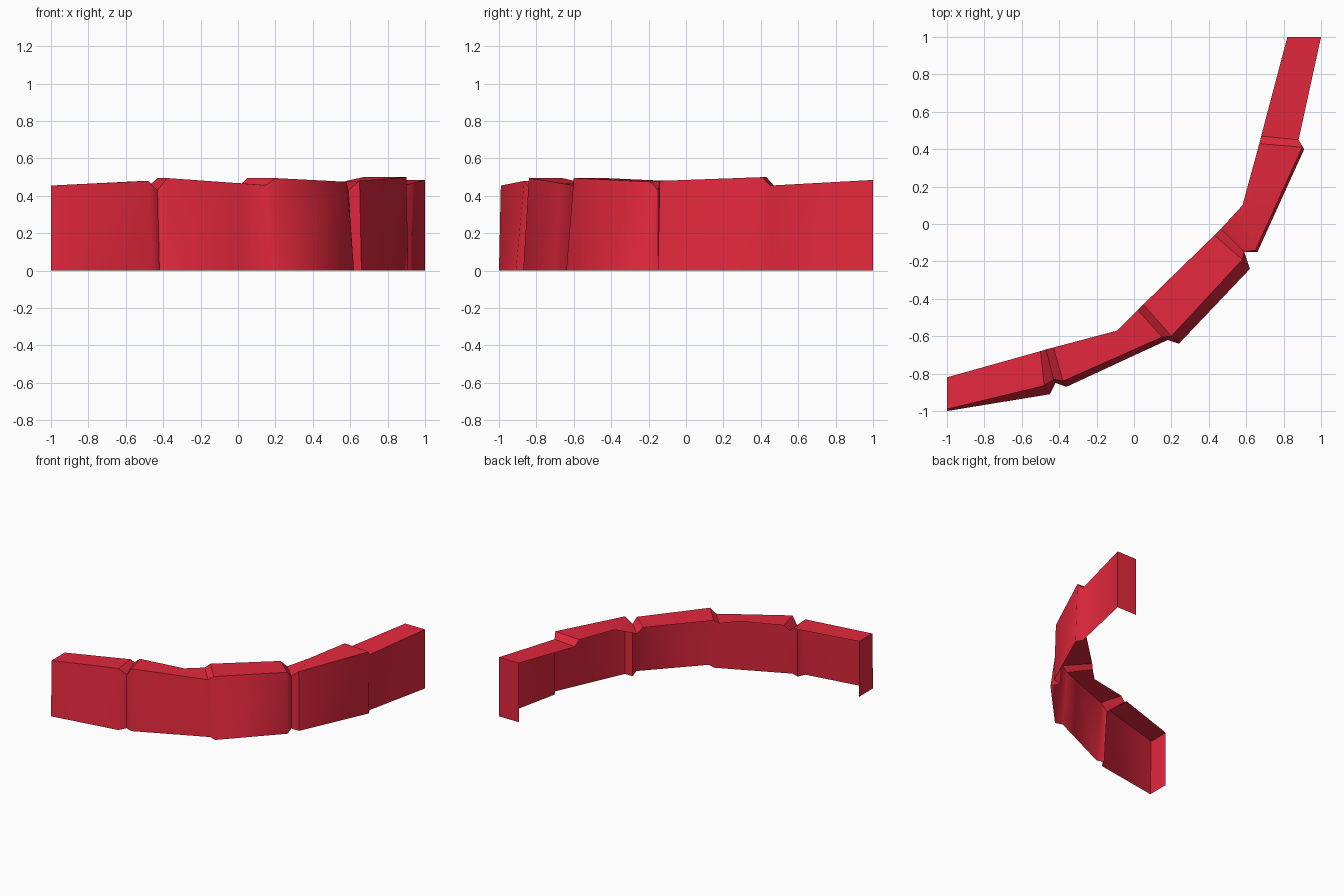
import bpy
import bmesh
import math

# Remove only the default cube
default_cube = bpy.data.objects.get("Cube")
if default_cube:
    bpy.data.objects.remove(default_cube, do_unlink=True)


def make_material(name, colour):
    material = bpy.data.materials.new(name)
    material.use_nodes = True
    material.diffuse_color = colour
    shader = next(n for n in material.node_tree.nodes if n.type == 'BSDF_PRINCIPLED')
    shader.inputs["Base Color"].default_value = colour
    return material


def make_strip(name, lower, upper, smooth_angle, material):
    """Bridge two equally long edge lines into an open strip of quads."""
    bm = bmesh.new()
    low = [bm.verts.new(point) for point in lower]
    high = [bm.verts.new(point) for point in upper]
    for i in range(len(low) - 1):
        bm.faces.new((low[i], low[i + 1], high[i + 1], high[i]))

    mesh = bpy.data.meshes.new(name)
    bm.to_mesh(mesh)
    bm.free()
    mesh.materials.append(material)
    strip = bpy.data.objects.new(name, mesh)
    bpy.context.collection.objects.link(strip)
    bpy.ops.object.select_all(action='DESELECT')
    strip.select_set(True)
    bpy.context.view_layer.objects.active = strip
    bpy.ops.object.shade_smooth_by_angle(angle=math.radians(smooth_angle))


# Cross-sections: front foot, front top edge and its height, back edge and its height
first_panel = [
    ((-1, -1), (-1, -.99), .455, (-1, -.82), .455),
    ((-.45, -.91), (-.48, -.865), .48, (-.5, -.68), .48),
]
first_notch = [((-.42, -.85), (-.43, -.83), .43, (-.47, -.67), .46)]
second_panel = [
    ((-.36, -.87), (-.38, -.84), .495, (-.43, -.66), .495),
    ((0, -.703), (0, -.672), .468, (-.09, -.57), .473),
    ((.18, -.62), (.15, -.605), .457, (.02, -.46), .467),
]
third_panel = [
    ((.24, -.64), (.2, -.6), .495, (.05, -.43), .495),
    ((.62, -.24), (.58, -.19), .475, (.43, -.06), .478),
]
second_notch = [((.59, -.15), (.59, -.15), .43, (.465, -.025), .43)]
fourth_panel = [
    ((.66, -.15), (.65, -.14), .48, (.58, .1), .48),
    ((.91, .4), (.9, .41), .5, (.67, .43), .5),
]
last_panel = [
    ((.88, .45), (.88, .45), .455, (.68, .47), .455),
    ((1, 1), (1, 1), .485, (.82, 1), .485),
]
stations = (first_panel + first_notch + second_panel + third_panel
            + second_notch + fourth_panel + last_panel)

# Edge lines running along the wall
foot_line = [(*s[0], 0) for s in stations]
brow_line = [(*s[1], s[2]) for s in stations]
back_line = [(*s[3], s[4]) for s in stations]
back_foot = [(*s[3], 0) for s in stations]

# Open shell: front wall, top and two end caps, hollow behind and below
red = make_material("wall_red", (.78, .021, .046, 1))
make_strip("front_wall", foot_line, brow_line, 60, red)
make_strip("wall_top", brow_line, back_line, 40, red)
make_strip("right_end_cap", [back_foot[0], foot_line[0]],
           [back_line[0], brow_line[0]], 30, red)
make_strip("left_end_cap", [foot_line[-1], back_foot[-1]],
           [brow_line[-1], back_line[-1]], 30, red)
